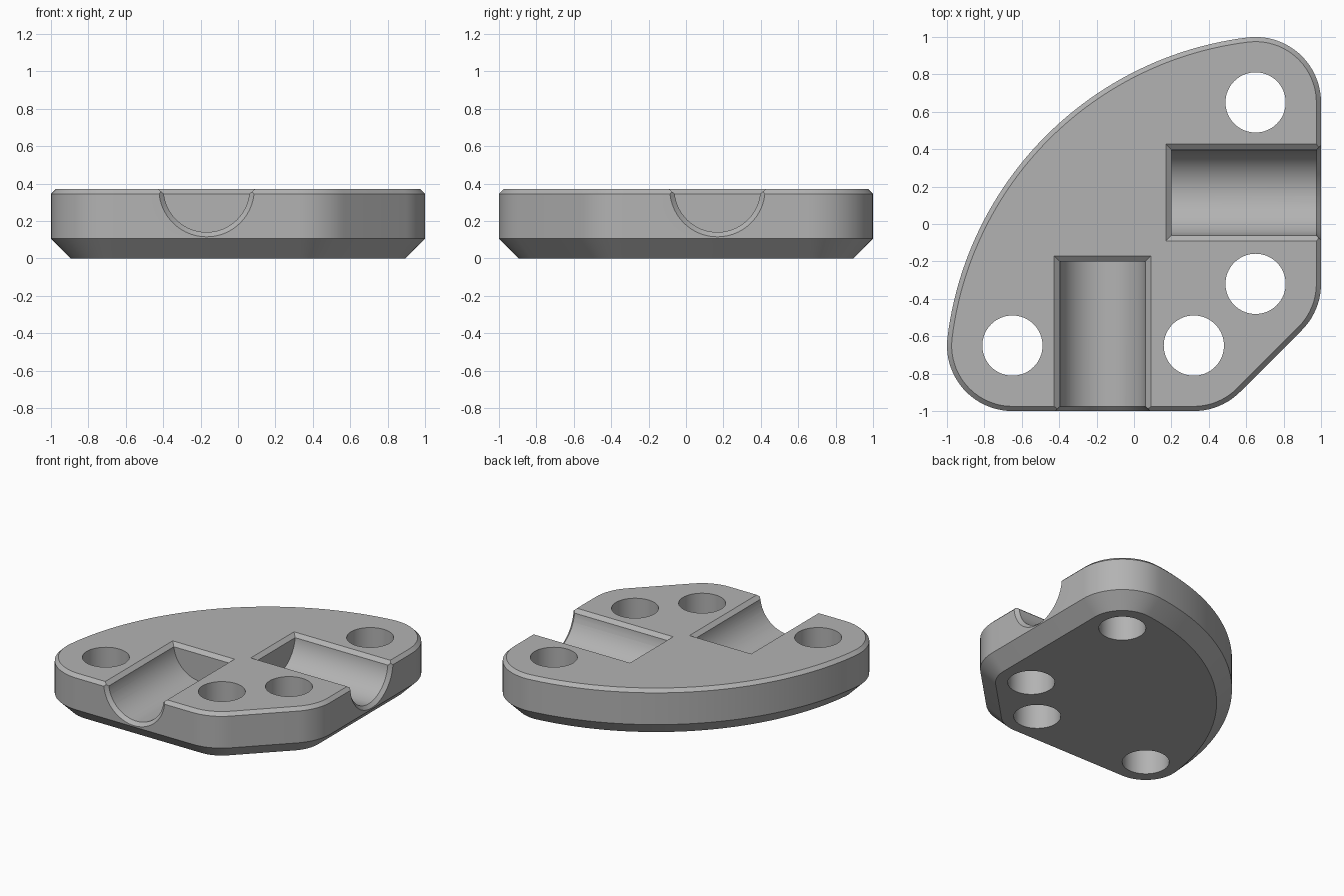
import bpy, bmesh
from math import sin, cos, pi, radians, sqrt
from mathutils import Matrix

if "Cube" in bpy.data.objects:
    bpy.data.objects.remove(bpy.data.objects["Cube"])

TOP, EDGE, CORNER, CHAMFER = 0.37, 0.025, 0.35, 0.105
HOLES = [(-0.65, -0.65), (0.32, -0.65), (0.65, -0.32), (0.65, 0.65)]

grey = bpy.data.materials.new("plain_grey")
grey.use_nodes = True
colour = (0.45, 0.45, 0.45, 1)
grey.diffuse_color = colour
grey.node_tree.nodes["Principled BSDF"].inputs["Base Color"].default_value = colour


def make(name, bm):
    bmesh.ops.recalc_face_normals(bm, faces=bm.faces)
    mesh = bpy.data.meshes.new(name)
    bm.to_mesh(mesh)
    bm.free()
    mesh.materials.append(grey)
    obj = bpy.data.objects.new(name, mesh)
    bpy.context.collection.objects.link(obj)
    return obj


def loft(name, rings):
    """Join closed rings of equal length and cap both ends."""
    bm = bmesh.new()
    loops = [[bm.verts.new(p) for p in ring] for ring in rings]
    n = len(loops[0])
    for a, b in zip(loops, loops[1:]):
        for i in range(n):
            j = (i + 1) % n
            bm.faces.new((a[i], a[j], b[j], b[i]))
    bm.faces.new(loops[0][::-1])
    bm.faces.new(loops[-1])
    return make(name, bm)


def arc(centre, radius, start, end, steps):
    angles = [radians(start + (end - start) * i / steps) for i in range(steps + 1)]
    return [(centre[0] + radius * cos(a), centre[1] + radius * sin(a)) for a in angles]


def outline(inset):
    """Rounded corners joined by straight sides and one wide tangent arc."""
    tilt = 7
    t = 1.3 / (cos(radians(tilt)) - sin(radians(tilt)))
    c = 0.65 + t * sin(radians(tilt))
    r = CORNER - inset
    pts = arc(HOLES[0], r, 180 - tilt, 270, 20)
    pts += arc(HOLES[1], r, 270, 315, 10)
    pts += arc(HOLES[2], r, 315, 360, 10)
    pts += arc(HOLES[3], r, 0, 90 + tilt, 20)
    pts += arc((c, -c), t + r, 90 + tilt, 180 - tilt, 48)[1:-1]
    return pts


def cut(target, cutter):
    mod = target.modifiers.new("cut", "BOOLEAN")
    mod.operation = "DIFFERENCE"
    mod.solver = "EXACT"
    mod.object = cutter
    bpy.context.view_layer.objects.active = target
    bpy.ops.object.modifier_apply(modifier=mod.name)
    bpy.data.objects.remove(cutter)


# Plate with a deep lower chamfer and a fine upper one
levels = [(0, CHAMFER), (CHAMFER, 0), (TOP - EDGE, 0), (TOP, EDGE)]
plate = loft("clamp_plate", [[(x, y, z) for x, y in outline(d)] for z, d in levels])

# Bolt holes
for h in HOLES:
    circle = arc(h, 0.161, 0, 360, 64)[:-1]
    cut(plate, loft("hole_cutter", [[(x, y, z) for x, y in circle] for z in (-0.1, 0.5)]))


def groove(matrix):
    """Half-round channel running inward from its mouth, with bevelled rims."""
    def tube(sections):
        return loft("groove_cutter", [[(x, y, z) for x, z in arc((0, 0), r, 0, 360, 80)[:-1]]
                                      for y, r in sections])

    def rim(z, grow):
        w, end = 0.2286 + grow, 0.8 + grow
        return [(-w, -0.1, z), (w, -0.1, z), (w, end, z), (-w, end, z)]

    cutters = [tube([(-0.1, 0.23), (0.8, 0.23)]),
               tube([(-0.05, 0.305), (EDGE + 0.005, 0.225)]),
               loft("rim_cutter", [rim(-EDGE, 0), rim(0.05, 0.09)])]
    for c in cutters:
        c.data.transform(matrix)
        cut(plate, c)


# Two grooves at right angles
groove(Matrix.Translation((-0.168, -1, TOP)))
groove(Matrix.Translation((1, 0.168, TOP)) @ Matrix.Rotation(pi / 2, 4, "Z"))

bpy.ops.object.select_all(action="DESELECT")
plate.select_set(True)
bpy.context.view_layer.objects.active = plate
bpy.ops.object.shade_smooth_by_angle(angle=radians(25))
